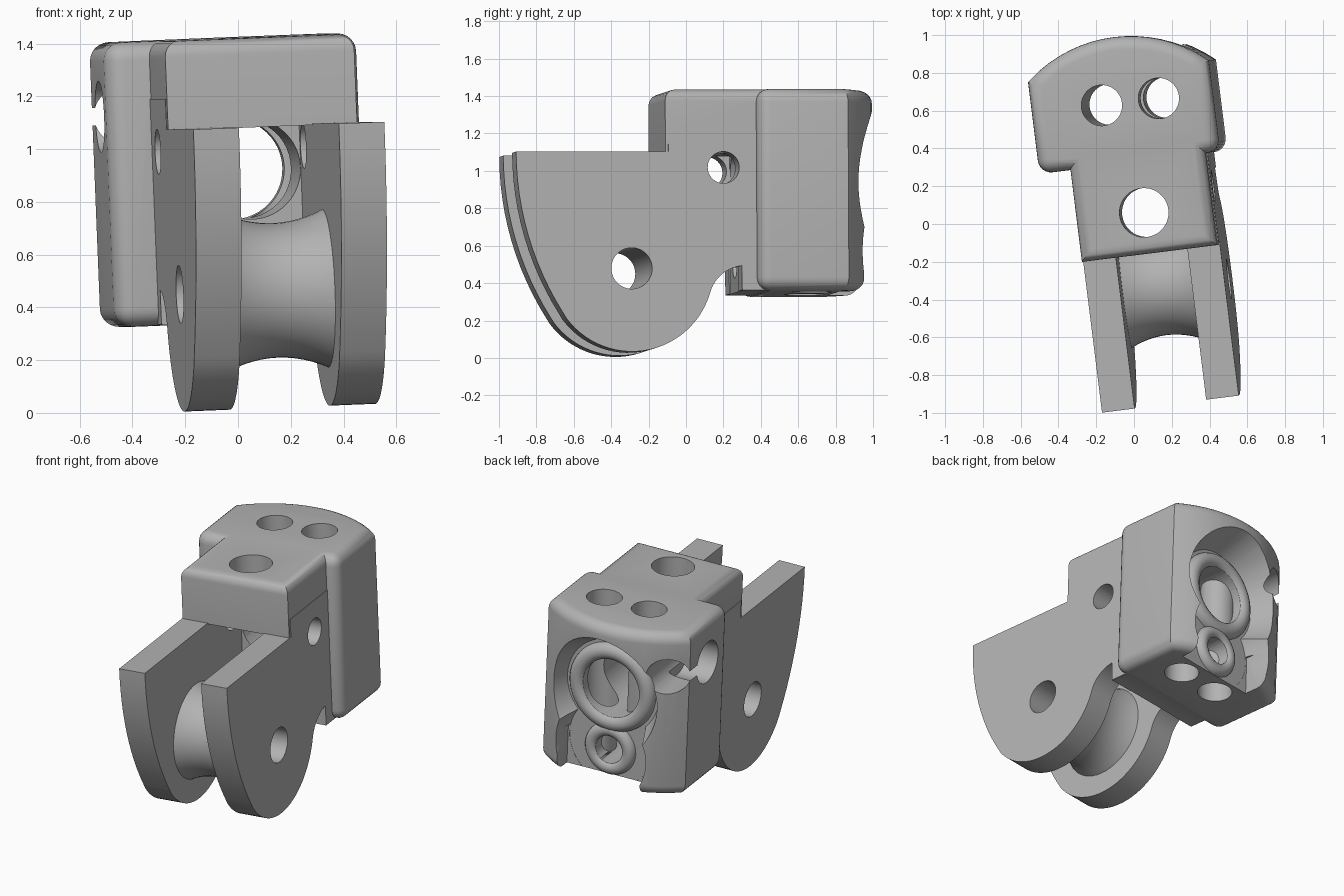
import bpy, bmesh
from math import sin, cos, radians, pi, sqrt
from mathutils import Matrix, Vector

cube = bpy.data.objects.get("Cube")
if cube:
    bpy.data.objects.remove(cube, do_unlink=True)

grey = bpy.data.materials.new("plain grey")
grey.use_nodes = True
GREY = (0.45, 0.45, 0.45, 1)
grey.diffuse_color = GREY
grey.node_tree.nodes["Principled BSDF"].inputs["Base Color"].default_value = GREY

MID = 0.117                      # centre plane of the fork
TILT = Matrix.Rotation(radians(7.1), 4, 'Z') @ Matrix.Rotation(radians(-2.3), 4, 'Y')


def finish(bm, name):
    bmesh.ops.recalc_face_normals(bm, faces=bm.faces)
    mesh = bpy.data.meshes.new(name)
    bm.to_mesh(mesh)
    bm.free()
    mesh.materials.append(grey)
    obj = bpy.data.objects.new(name, mesh)
    bpy.context.collection.objects.link(obj)
    return obj


def arc(cx, cy, r, a0, a1, n):
    angles = [radians(a0 + (a1 - a0) * i / n) for i in range(n + 1)]
    return [(cx + r * cos(a), cy + r * sin(a)) for a in angles]


def prism(name, points, lo, hi, along, bevel_rule=None, width=0.07):
    """Extrude a 2D outline along X (points are y, z) or Z (points are x, y)."""
    place = (lambda p, h: (h, p[0], p[1])) if along == 'X' else (lambda p, h: (p[0], p[1], h))
    bm = bmesh.new()
    a = [bm.verts.new(place(p, lo)) for p in points]
    b = [bm.verts.new(place(p, hi)) for p in points]
    bm.faces.new(a)
    bm.faces.new(b)
    for i in range(len(a)):
        j = (i + 1) % len(a)
        bm.faces.new((a[i], a[j], b[j], b[i]))
    bmesh.ops.recalc_face_normals(bm, faces=bm.faces)
    if bevel_rule:
        edges = [e for e in bm.edges if bevel_rule(e)]
        bmesh.ops.bevel(bm, geom=edges, offset=width, segments=6, profile=0.5, affect='EDGES')
    return finish(bm, name)


def rod(p0, p1, r0, r1=None, name="cutter"):
    p0, p1 = Vector(p0), Vector(p1)
    d = p1 - p0
    m = Matrix.Translation((p0 + p1) / 2) @ d.to_track_quat('Z', 'Y').to_matrix().to_4x4()
    bm = bmesh.new()
    bmesh.ops.create_cone(bm, cap_ends=True, segments=48, radius1=r0,
                          radius2=r0 if r1 is None else r1, depth=d.length, matrix=m)
    return finish(bm, name)


def lathe(name, profile, origin, axis, closed):
    """Spin (radius, distance along axis) points around X or Y."""
    bm = bmesh.new()
    rings = []
    n = 48
    for r, h in profile:
        ring = []
        for i in range(n):
            c, s = r * cos(2 * pi * i / n), r * sin(2 * pi * i / n)
            offset = (h, c, s) if axis == 'X' else (c, h, s)
            ring.append(bm.verts.new(Vector(origin) + Vector(offset)))
        rings.append(ring)
    count = len(rings) if closed else len(rings) - 1
    for k in range(count):
        a, b = rings[k], rings[(k + 1) % len(rings)]
        for i in range(n):
            j = (i + 1) % n
            bm.faces.new((a[i], a[j], b[j], b[i]))
    return finish(bm, name)


def combine(target, tool, operation):
    mod = target.modifiers.new("combine", 'BOOLEAN')
    mod.operation = operation
    mod.solver = 'EXACT'
    mod.object = tool
    bpy.context.view_layer.objects.active = target
    bpy.ops.object.modifier_apply(modifier=mod.name)
    bpy.data.objects.remove(tool, do_unlink=True)


# Wide rear block with a curved back and rounded edges
R, CX, LEFT, RIGHT, FRONT, CORNER = 0.73, 0.07, -0.41, 0.555, 0.325, 0.79
CY = 0.265
back = []
for i in range(17):
    x = RIGHT + (LEFT - RIGHT) * i / 16
    back.append((x, CY + sqrt(R * R - (x - CX) ** 2)))
outline = [(LEFT, FRONT), (RIGHT, FRONT)] + back


def block_edges(e):
    a, b = e.verts[0].co, e.verts[1].co
    return abs(a.z - b.z) < 0.01 or (a.y + b.y) / 2 < FRONT + 0.01


body = prism("bracket_body", outline, 0.34, 1.42, 'Z', block_edges)

# Neck: a roof over the fork and the wall behind it
neck_side = [(-0.165, 1.08), (0.25, 1.08), (0.25, 0.343), (0.5, 0.343), (0.5, 1.419), (-0.165, 1.419)]
neck = prism("neck", neck_side, MID - 0.361, MID + 0.361, 'X',
             lambda e: all(v.co.z > 1.4 for v in e.verts)
             and not all(v.co.y > 0.4 for v in e.verts), 0.06)
combine(body, neck, 'UNION')

# Two fork plates
PIN_Y, PIN_Z = -0.35, 0.455
plate_side = arc(0.65, 1.085, 1.62, 180, 212.2, 12)
plate_side += arc(PIN_Y, PIN_Z, 0.44, 212.2, 343.7, 28)[1:]
plate_side += arc(0.264, 0.275, 0.2, 163.7, 96, 10)[1:]
plate_side += [(0.245, 0.345), (0.4, 0.345), (0.4, 1.2), (-0.15, 1.2), (-0.15, 1.085)]
for side in (-1, 1):
    ends = sorted((MID + side * 0.191, MID + side * 0.365))
    combine(body, prism("plate", plate_side, ends[0], ends[1], 'X'), 'UNION')

# Recessed pocket in the back: flared round top, narrower open bottom
BORE_Z, SMALL_Z, FLOOR = 0.92, 0.51, 0.78
combine(body, rod((MID, FLOOR, BORE_Z), (MID, 1.1, BORE_Z), 0.31, 0.45), 'DIFFERENCE')
combine(body, rod((MID, FLOOR, 0.55), (MID, 1.1, 0.55), 0.28, 0.36), 'DIFFERENCE')
lower = [(FLOOR + 0.001, 0.2), (1.1, 0.2), (1.1, 0.6), (FLOOR + 0.001, 0.6)]
combine(body, prism("cutter", lower, MID - 0.29, MID + 0.29, 'X'), 'DIFFERENCE')

# Rounded rims around the two rear bores
for z, major, minor in ((BORE_Z, 0.235, 0.055), (SMALL_Z, 0.125, 0.045)):
    rim = lathe("rim", arc(major, 0, minor, 0, 337.5, 15), (MID, FLOOR - 0.003, z), 'Y', True)
    combine(body, rim, 'UNION')

# Bores: rear pair, top holes, neck cross hole, pin hole, side elbow
holes = [
    ((MID, 0.1, BORE_Z), (MID, 1.1, BORE_Z), 0.19),
    ((MID, 0.1, SMALL_Z), (MID, 1.1, SMALL_Z), 0.09),
    ((MID, 0.053, 0.8), (MID, 0.053, 1.6), 0.13),
    ((MID - 0.152, 0.644, 0.1), (MID - 0.152, 0.644, 1.6), 0.108),
    ((MID + 0.152, 0.644, 0.1), (MID + 0.152, 0.644, 1.6), 0.108),
    ((-1, 0.147, 1.0), (1, 0.147, 1.0), 0.085),
    ((-1, PIN_Y, 0.46), (1, PIN_Y, 0.46), 0.11),
    ((-0.7, 0.585, 1.14), (-0.21, 0.585, 1.14), 0.135),
    ((-0.3, 0.55, 1.14), (-0.3, 1.1, 1.14), 0.115),
]
for p0, p1, r in holes:
    combine(body, rod(p0, p1, r), 'DIFFERENCE')

# Waisted roller between the plates
waist = [(0.255 + 0.045 * (i / 6) ** 2, 0.192 * i / 6) for i in range(-6, 7)]
profile = [(0.11, -0.192)] + waist + [(0.11, 0.192)]
roller = lathe("roller", profile, (MID, PIN_Y, 0.46), 'X', True)

# Lean the whole assembly and shade it
for obj in (body, roller):
    obj.data.transform(TILT)
    bpy.ops.object.select_all(action='DESELECT')
    obj.select_set(True)
    bpy.context.view_layer.objects.active = obj
    bpy.ops.object.shade_smooth_by_angle(angle=radians(32))
